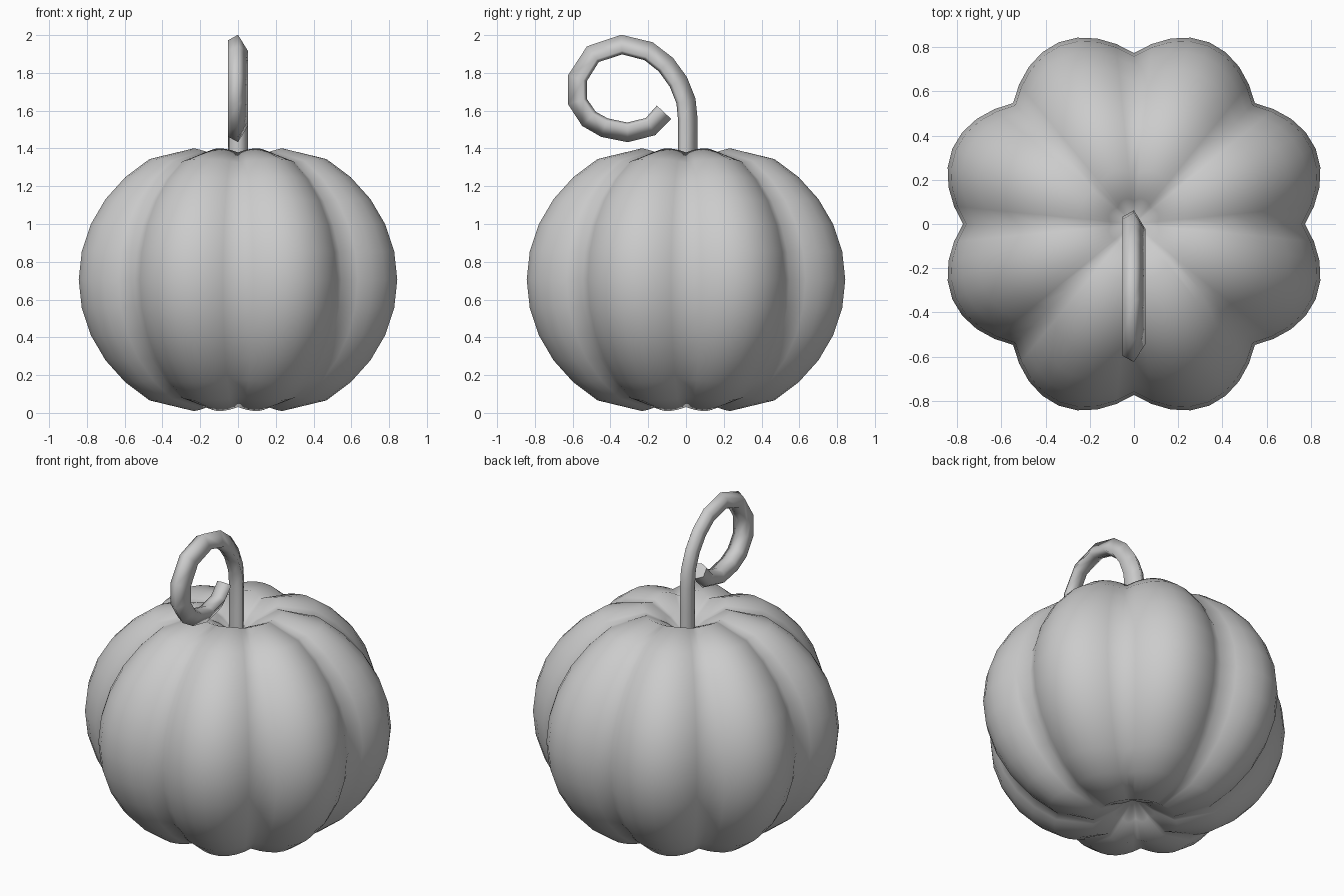
import bpy, bmesh
from math import sin, cos, pi
from mathutils import Vector

if "Cube" in bpy.data.objects:
    bpy.data.objects.remove(bpy.data.objects["Cube"], do_unlink=True)

grey = bpy.data.materials.new("plain_grey")
grey.use_nodes = True
grey.diffuse_color = (0.6, 0.6, 0.6, 1)
grey.node_tree.nodes["Principled BSDF"].inputs["Base Color"].default_value = (0.6, 0.6, 0.6, 1)


def bridge(bm, a, b):
    """Join two closed rings of vertices with quads."""
    n = len(a)
    return [bm.faces.new((a[i], a[(i + 1) % n], b[(i + 1) % n], b[i])) for i in range(n)]


def finish(bm, name):
    bmesh.ops.recalc_face_normals(bm, faces=bm.faces)
    mesh = bpy.data.meshes.new(name)
    bm.to_mesh(mesh)
    bm.free()
    mesh.materials.append(grey)
    obj = bpy.data.objects.new(name, mesh)
    bpy.context.collection.objects.link(obj)
    return obj


# Gourd body: a lobed sphere with a dimple at each pole
LOBES, SEGMENTS, RINGS = 8, 64, 16
RADIUS, HEIGHT, MIDDLE = 0.89, 0.77, 0.705
DIMPLE, POLE = {2: (0.255, 0.695), 1: (0.12, 0.63)}, 0.53

bm = bmesh.new()
rings = []
for k in range(1, RINGS):
    angle = pi * k / RINGS - pi / 2
    r, h = RADIUS * cos(angle), HEIGHT * sin(angle)
    from_pole = min(k, RINGS - k)
    if from_pole in DIMPLE:
        r, depth = DIMPLE[from_pole]
        h = depth if h > 0 else -depth
    ring = []
    for s in range(SEGMENTS):
        t = 2 * pi * s / SEGMENTS
        bulge = abs(sin(LOBES / 2 * t))
        rr = r * (0.87 + 0.13 * bulge)
        ring.append(bm.verts.new((rr * cos(t), rr * sin(t),
                                  MIDDLE + h * (0.97 + 0.03 * bulge))))
    rings.append(ring)
for a, b in zip(rings, rings[1:]):
    bridge(bm, a, b)
for ring, side in ((rings[0], -1), (rings[-1], 1)):
    pole = bm.verts.new((0, 0, MIDDLE + side * POLE))
    for i in range(SEGMENTS):
        bm.faces.new((ring[i], ring[(i + 1) % SEGMENTS], pole))
for f in bm.faces:
    f.smooth = True
finish(bm, "gourd_body")

# Curled stem: a five-sided section swept along a path in the y-z plane
path = [(.005, 1.2), (.005, 1.4), (.005, 1.55), (-.005, 1.65), (-.045, 1.75),
        (-.11, 1.84), (-.2, 1.91), (-.34, 1.945), (-.49, 1.895), (-.57, 1.77),
        (-.57, 1.65), (-.51, 1.56), (-.43, 1.515), (-.31, 1.49), (-.19, 1.52),
        (-.12, 1.595)]
section = [(0, .057), (-.052, .028), (-.045, -.03), (0, -.047), (.052, -.028)]

bm = bmesh.new()
rings = []
points = [Vector(p) for p in path]
for i, p in enumerate(points):
    d = (points[min(i + 1, len(points) - 1)] - points[max(i - 1, 0)]).normalized()
    out = Vector((d.y, -d.x))
    rings.append([bm.verts.new((x, *(p + out * o))) for x, o in section])
for a, b in zip(rings, rings[1:]):
    for f in bridge(bm, a, b):
        f.smooth = True
for ring in (rings[0], rings[-1]):
    cap = bm.faces.new(ring)
    for e in cap.edges:
        e.smooth = False
finish(bm, "curled_stem")
